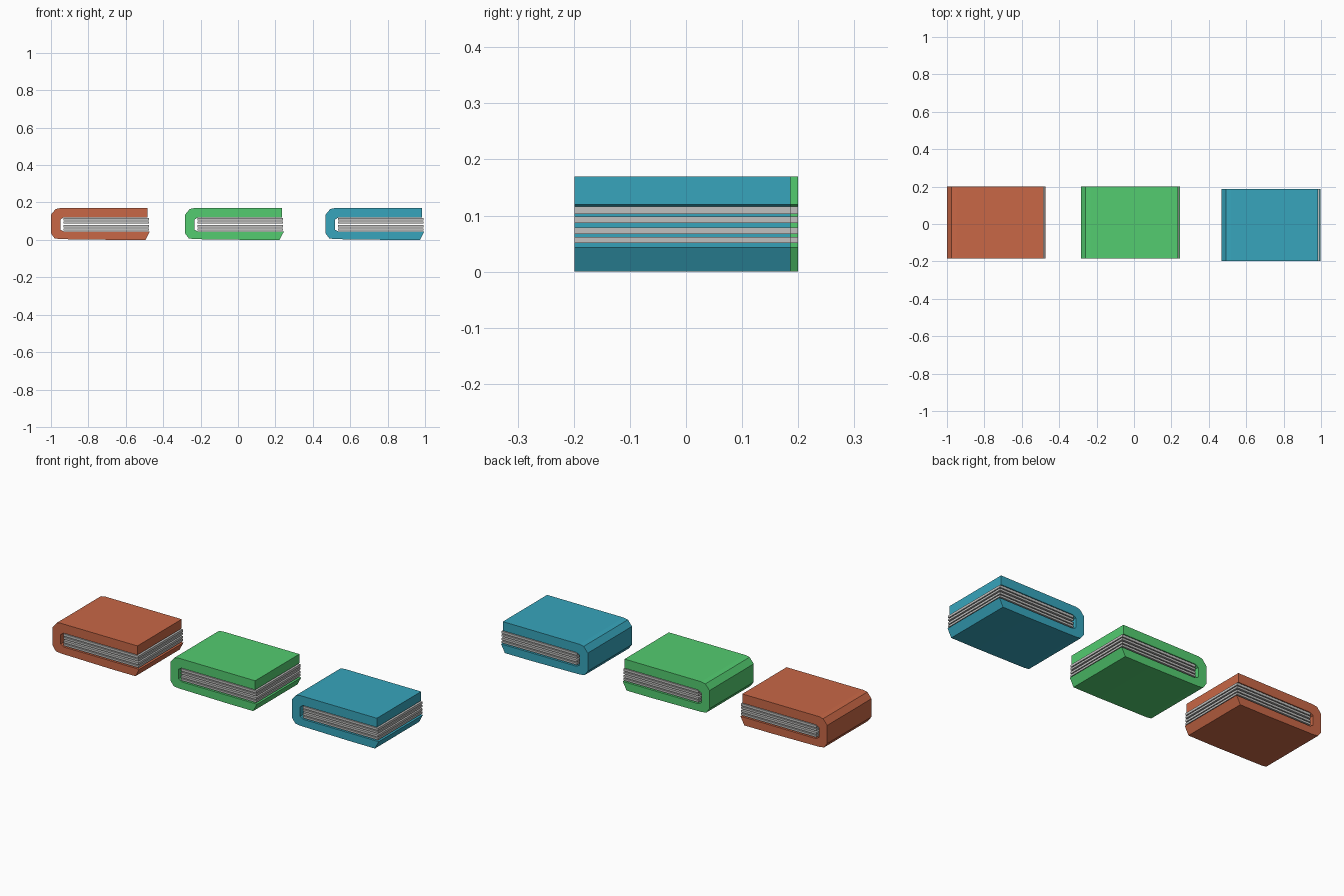
import bpy, bmesh

if "Cube" in bpy.data.objects:
    bpy.data.objects.remove(bpy.data.objects["Cube"], do_unlink=True)


def material(name, rgb):
    mat = bpy.data.materials.new(name)
    mat.use_nodes = True
    mat.diffuse_color = (*rgb, 1)
    mat.node_tree.nodes["Principled BSDF"].inputs["Base Color"].default_value = (*rgb, 1)
    return mat


def extrude_profile(name, profile, depth, location, mat):
    """Extrude a closed x-z outline along y, centred on the location."""
    bm = bmesh.new()
    face = bm.faces.new([bm.verts.new((x, -depth / 2, z)) for x, z in profile])
    extruded = bmesh.ops.extrude_face_region(bm, geom=[face])
    verts = [g for g in extruded["geom"] if isinstance(g, bmesh.types.BMVert)]
    bmesh.ops.translate(bm, verts=verts, vec=(0, depth, 0))
    bmesh.ops.recalc_face_normals(bm, faces=bm.faces)
    mesh = bpy.data.meshes.new(name)
    bm.to_mesh(mesh)
    bm.free()
    mesh.materials.append(mat)
    obj = bpy.data.objects.new(name, mesh)
    obj.location = location
    bpy.context.collection.objects.link(obj)


# Wrapped cover outline, starting at the top fore edge and going round the spine
COVER = [
    (0.517, 0.17), (0.05, 0.17), (0.025, 0.165), (0, 0.135), (0, 0.035),
    (0.02, 0.008), (0.05, 0.004), (0.35, 0), (0.505, 0), (0.528, 0.044),
    (0.07, 0.044), (0.05, 0.055), (0.05, 0.108), (0.068, 0.12), (0.517, 0.12),
]

# Page slabs as bottom and top heights
PAGES = [(0.051, 0.062), (0.067, 0.079), (0.087, 0.098), (0.103, 0.116)]
PAGE_LEFT, PAGE_RIGHT = 0.066, 0.524
DEPTH = 0.385

paper = material("paper_grey", (0.53, 0.53, 0.52))
books = [
    ("red", (0.58, 0.136, 0.061), -1.0, 0.0075),
    ("green", (0.087, 0.604, 0.162), -0.283, 0.0075),
    ("blue", (0.038, 0.376, 0.503), 0.468, -0.0065),
]

for colour, rgb, x, y in books:
    cover_mat = material(colour + "_cover", rgb)
    extrude_profile(colour + "_book_cover", COVER, DEPTH, (x, y, 0), cover_mat)
    for i, (low, high) in enumerate(PAGES):
        slab = [(PAGE_LEFT, low), (PAGE_RIGHT, low), (PAGE_RIGHT, high), (PAGE_LEFT, high)]
        extrude_profile(f"{colour}_book_pages_{i + 1}", slab, DEPTH, (x, y, 0), paper)
